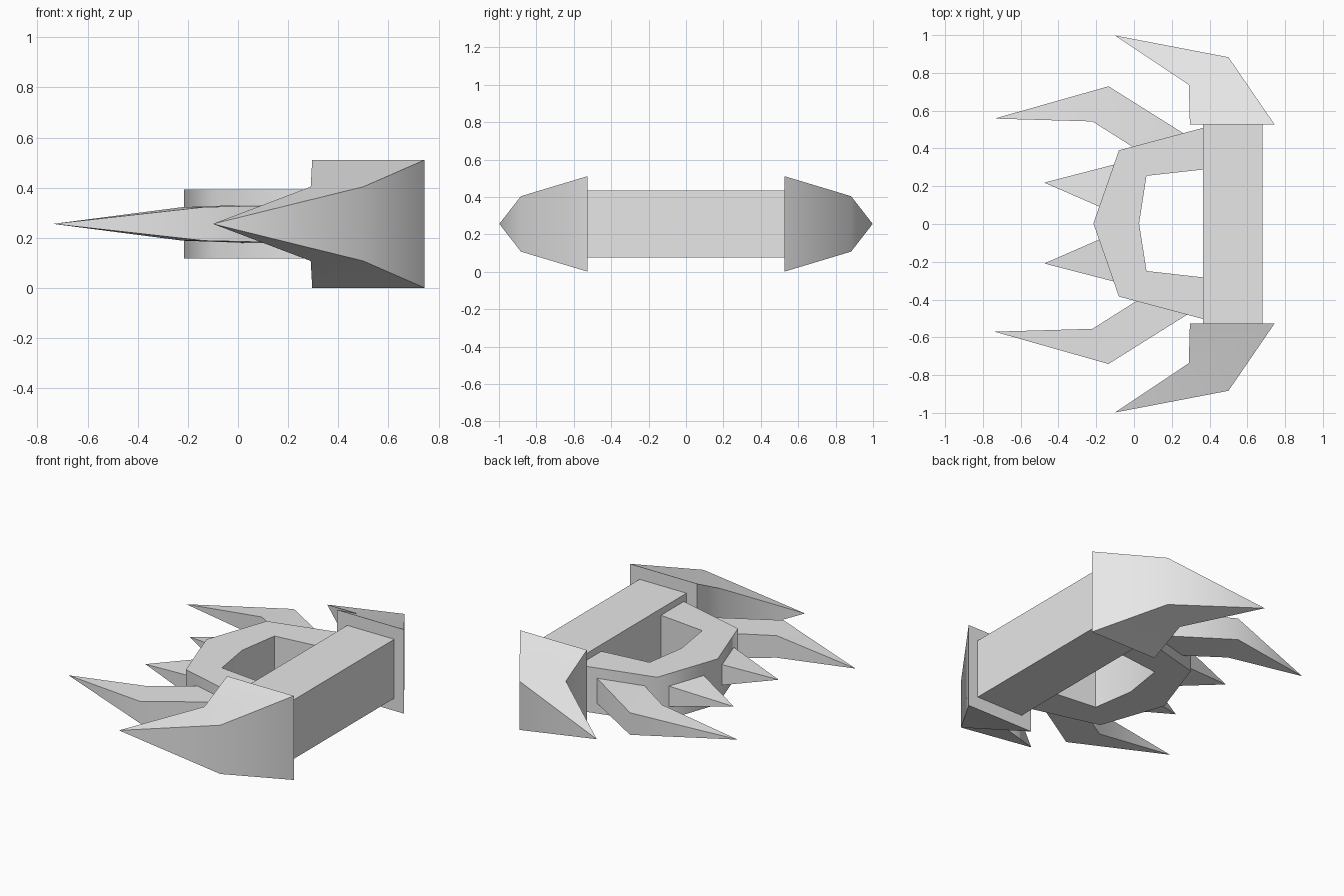
import bpy
import bmesh
from math import radians

MID_Z = 0.256

cube = bpy.data.objects.get("Cube")
if cube:
    bpy.data.objects.remove(cube)

grey = bpy.data.materials.new("plain grey")
grey.use_nodes = True
colour = (0.8, 0.8, 0.8, 1)
grey.diffuse_color = colour
grey.node_tree.nodes["Principled BSDF"].inputs["Base Color"].default_value = colour


def loft(name, stations, tip=None, side=1, shift=0):
    """Skin rectangular sections (outer xy, inner xy, half height), ending in a tip or a cap."""
    bm = bmesh.new()

    def vert(p, z):
        return bm.verts.new((p[0], side * p[1] + shift, MID_Z + z))

    rings = [[vert(a, h), vert(b, h), vert(b, -h), vert(a, -h)] for a, b, h in stations]
    bm.faces.new(rings[0])
    for r, s in zip(rings, rings[1:]):
        for i in range(4):
            j = (i + 1) % 4
            bm.faces.new((r[i], r[j], s[j], s[i]))
    last = rings[-1]
    if tip:
        point = vert(tip, 0)
        for i in range(4):
            bm.faces.new((last[i], last[(i + 1) % 4], point))
    else:
        bm.faces.new(last)
    bmesh.ops.recalc_face_normals(bm, faces=bm.faces)

    mesh = bpy.data.meshes.new(name)
    bm.to_mesh(mesh)
    bm.free()
    mesh.materials.append(grey)
    obj = bpy.data.objects.new(name, mesh)
    bpy.context.collection.objects.link(obj)
    bpy.ops.object.select_all(action="DESELECT")
    obj.select_set(True)
    bpy.context.view_layer.objects.active = obj
    bpy.ops.object.shade_smooth_by_angle(angle=radians(60))
    return obj


# Straight bar across the back
loft("cross_bar", [((0.68, y), (0.365, y), 0.179) for y in (-0.526, 0.526)])

# Bent band that loops out from the bar
half = [((0.37, 0.507), (0.37, 0.286), 0.138),
        ((-0.08, 0.387), (0.066, 0.252), 0.138)]
middle = [((-0.215, 0), (0.027, 0), 0.138)]
other = [((a[0], -a[1]), (b[0], -b[1]), h) for a, b, h in reversed(half)]
loft("bent_band", half + middle + other, shift=0.003)

# Paired claws and spikes on both sides
for label, side in (("left", -1), ("right", 1)):
    loft(f"end_claw_{label}",
         [((0.744, 0.527), (0.296, 0.527), 0.255),
          ((0.5, 0.883), (0.29, 0.737), 0.148)],
         tip=(-0.1, 0.998), side=side)
    loft(f"long_spike_{label}",
         [((0.3, 0.462), (0.06, 0.372), 0.077),
          ((-0.135, 0.735), (-0.22, 0.549), 0.067)],
         tip=(-0.738, 0.564), side=side, shift=-0.006)
    loft(f"short_spike_{label}",
         [((-0.05, 0.324), (-0.14, 0.068), 0.072)],
         tip=(-0.475, 0.214), side=side, shift=0.005)
